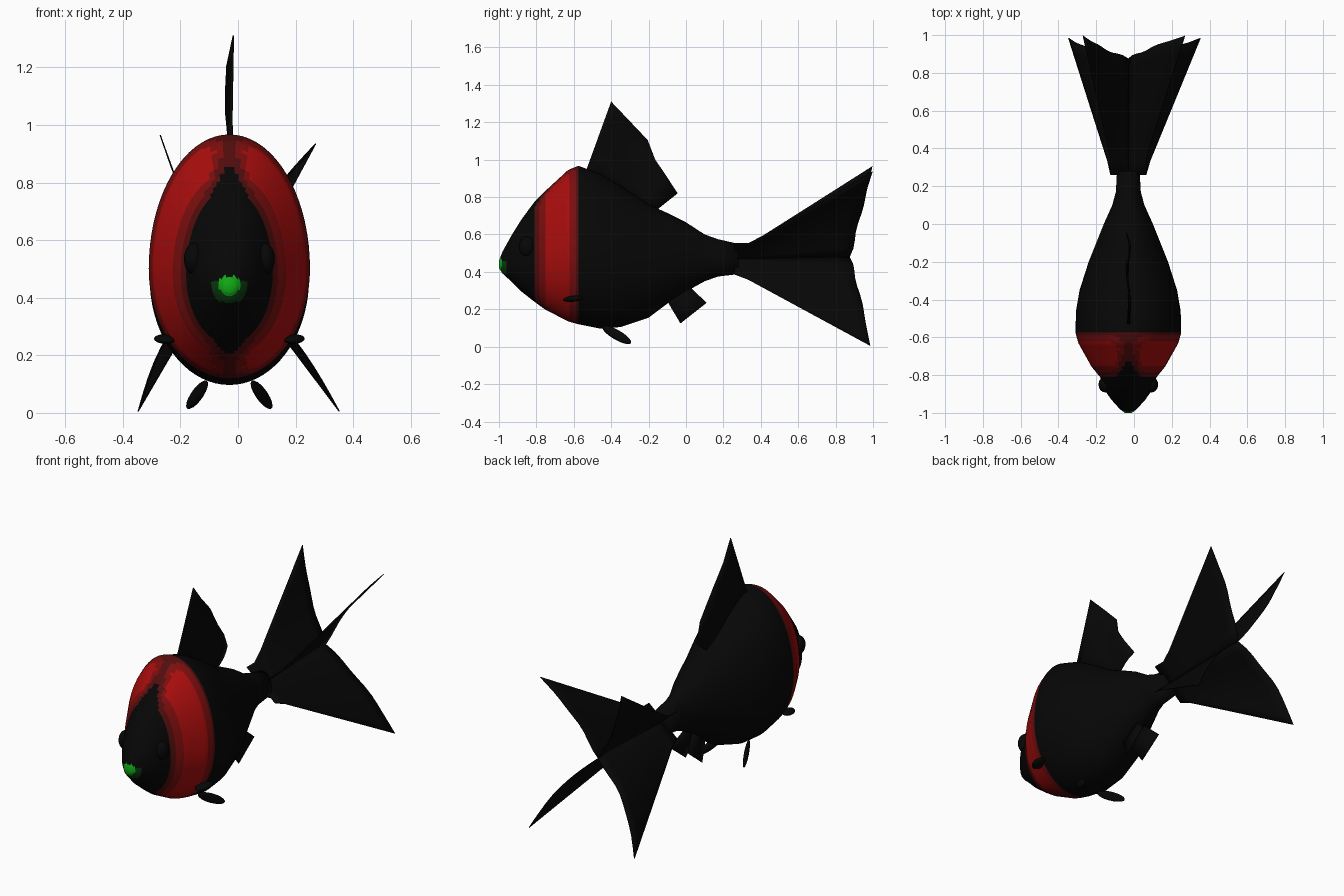
import bpy, bmesh, math
from mathutils import Vector

if "Cube" in bpy.data.objects:
    bpy.data.objects.remove(bpy.data.objects["Cube"])

CX = -0.03  # body midline


def material(name, r, g, b):
    m = bpy.data.materials.new(name)
    m.diffuse_color = (r, g, b, 1)
    m.use_nodes = True
    m.node_tree.nodes["Principled BSDF"].inputs["Base Color"].default_value = m.diffuse_color
    return m


BLACK = material("black", 0.002, 0.002, 0.002)
COLOURS = [BLACK,
           material("dark red", 0.085, 0.004, 0.004),
           material("mid red", 0.2, 0.004, 0.004),
           material("bright red", 0.4, 0.004, 0.004),
           material("dark green", 0.003, 0.045, 0.005),
           material("bright green", 0.006, 0.4, 0.008)]


def link(name, mesh, mats):
    for m in mats:
        mesh.materials.append(m)
    ob = bpy.data.objects.new(name, mesh)
    bpy.context.collection.objects.link(ob)
    for p in mesh.polygons:
        p.use_smooth = True
    return ob


def make(name, verts, faces, mats=(BLACK,), thick=0.0):
    mesh = bpy.data.meshes.new(name)
    mesh.from_pydata([tuple(v) for v in verts], [], faces)
    bm = bmesh.new()
    bm.from_mesh(mesh)
    bmesh.ops.recalc_face_normals(bm, faces=bm.faces[:])
    bm.to_mesh(mesh)
    bm.free()
    ob = link(name, mesh, mats)
    if thick:
        s = ob.modifiers.new("thickness", 'SOLIDIFY')
        s.thickness = thick
        s.offset = 0
    return ob


# Body: elliptical rings along y (y, top, bottom, half width)
PROFILE = [(-1.0, .46, .42, .018), (-.98, .51, .39, .045), (-.93, .6, .345, .09),
           (-.88, .68, .295, .125), (-.81, .775, .24, .15), (-.755, .83, .20, .195),
           (-.63, .945, .135, .265), (-.575, .967, .12, .28), (-.46, .925, .097, .277),
           (-.35, .86, .105, .258), (-.2, .76, .155, .21), (-.1, .715, .23, .17),
           (0, .665, .295, .13), (.1, .60, .35, .085), (.17, .575, .375, .066),
           (.28, .55, .388, .06)]


def section(y):
    for a, b in zip(PROFILE, PROFILE[1:]):
        if y <= b[0] + 1e-9:
            k = (y - a[0]) / (b[0] - a[0])
            return [p + (q - p) * k for p, q in zip(a[1:], b[1:])]


N = 72
ys = sorted({p[0] for p in PROFILE if not -.81 < p[0] < -.575}
            | {round(-.81 + .235 * i / 20, 4) for i in range(21)}
            | {-.995, -.99, -.985, -.97, -.96, -.95, -.94})
verts = []
for y in ys:
    top, bot, hw = section(y)
    mid = bot + .45 * (top - bot)
    for i in range(N):
        a = 2 * math.pi * i / N
        c = math.cos(a)
        verts.append((CX + hw * math.sin(a), y, mid + c * ((top - mid) if c > 0 else (mid - bot))))
faces = [(j * N + i, j * N + (i + 1) % N, (j + 1) * N + (i + 1) % N, (j + 1) * N + i)
         for j in range(len(ys) - 1) for i in range(N)]
faces += [tuple(range(N)), tuple(range((len(ys) - 1) * N, len(ys) * N))]
body = make("body", verts, faces, COLOURS)

# Painted red collar (pointed at the midline) and green mouth
for p in body.data.polygons:
    x, y, z = p.center
    d = abs(x - CX)
    if -.82 < y < -.575:
        start = -.81 + (.1 if z > .5 else .05) * max(0, 1 - d / .065)
        f = min(1, (y - start) / .083, (-.575 - y) / .1 + .2)
        if f > 0:
            f *= min(1, d / .12 + .22)
            p.material_index = 1 if f < .33 else 2 if f < .66 else 3
    elif y < -.93:
        r = math.hypot(d, z - .445)
        if r < .037 and z < .475:
            p.material_index = 5
        elif r < .066 and z < .458:
            p.material_index = 4


# Rounded parts: eyes and small leaf-like fins
def ellipsoid(name, loc, size, axis=(0, 0, 1)):
    bm = bmesh.new()
    bmesh.ops.create_uvsphere(bm, u_segments=16, v_segments=10, radius=1)
    rot = Vector(axis).to_track_quat('Z', 'Y')
    for v in bm.verts:
        v.co = rot @ Vector([a * b for a, b in zip(v.co, size)]) + Vector(loc)
    mesh = bpy.data.meshes.new(name)
    bm.to_mesh(mesh)
    bm.free()
    link(name, mesh, (BLACK,))


# Tail blade: bowed sheet between the tail axis and a splayed outer edge
def tail_blade(name, s, up, tip, bow):
    U, T = 10, 10
    root_in, root_out = Vector((CX, .26, .47)), Vector((CX + s * .094, .26, .47 + up * .083))
    end_in = Vector((CX, .875, .48))
    across = Vector((s * .8, 0, -up * .6))
    kink = .12 if up > 0 else .03
    vs = []
    for i in range(U + 1):
        u = i / U
        spread = max(0, (u - kink) / (1 - kink))
        for j in range(T + 1):
            t = j / T
            a = root_in.lerp(root_out, t)
            b = end_in.lerp(Vector(tip), t)
            b.y += .008 * math.sin(t * 13) * (1 - t)
            v = a.lerp(b, spread)
            v.y = a.y + (b.y - a.y) * u
            vs.append(v + across * (bow * spread * math.sin(math.pi * t)))
    W = T + 1
    fs = [(i * W + j, i * W + j + 1, (i + 1) * W + j + 1, (i + 1) * W + j)
          for i in range(U) for j in range(T)]
    make(name, vs, fs, thick=.004)


for s, side in ((-1, "left"), (1, "right")):
    ellipsoid(side + "_eye", (CX + s * .122, -.85, .535), (.036, .042, .055))
    ellipsoid(side + "_pectoral_fin", (CX + s * .225, -.605, .256), (.035, .016, .055), (s * .3, 1, .1))
    # pelvic fin: flat side faces outward
    ellipsoid(side + "_pelvic_fin", (CX + s * .112, -.37, .063), (.013, .027, .095),
              (s * .07, .15, -.085))
    # paired rear belly fin
    pts = [(.025, -.11, .26), (.055, -.03, .125), (.06, .11, .235), (.025, .02, .32)]
    make(side + "_rear_fin", [(CX + s * x, y, z) for x, y, z in pts], [(0, 1, 2, 3)], thick=.005)

tail_blade("tail_upper_left", -1, 1, (-.27, .997, .965), .025)
tail_blade("tail_upper_right", 1, 1, (.27, .997, .935), -.03)
tail_blade("tail_lower_left", -1, -1, (-.347, .985, .005), .06)
tail_blade("tail_lower_right", 1, -1, (.352, .985, .005), .035)

# Dorsal fin: strips from its base line to its ragged outer edge
outer = [(-.53, .95), (-.4, 1.31), (-.3, 1.205), (-.205, 1.105), (-.165, 1.0), (-.11, .92), (-.045, .82)]
verts, K = [], 4
for i, (y, z) in enumerate(outer):
    k = i / (len(outer) - 1)
    by, bz = -.53 + .36 * k, .92 - .2 * k
    for j in range(K + 1):
        t = j / K
        wave = .016 * math.sin(i * 1.6 + t * 3 - 2.5) * t
        verts.append((CX + wave, by + (y - by) * t, bz + (z - bz) * t))
W = K + 1
faces = [(i * W + j, i * W + j + 1, (i + 1) * W + j + 1, (i + 1) * W + j)
         for i in range(len(outer) - 1) for j in range(K)]
make("dorsal_fin", verts, faces, thick=.005)
